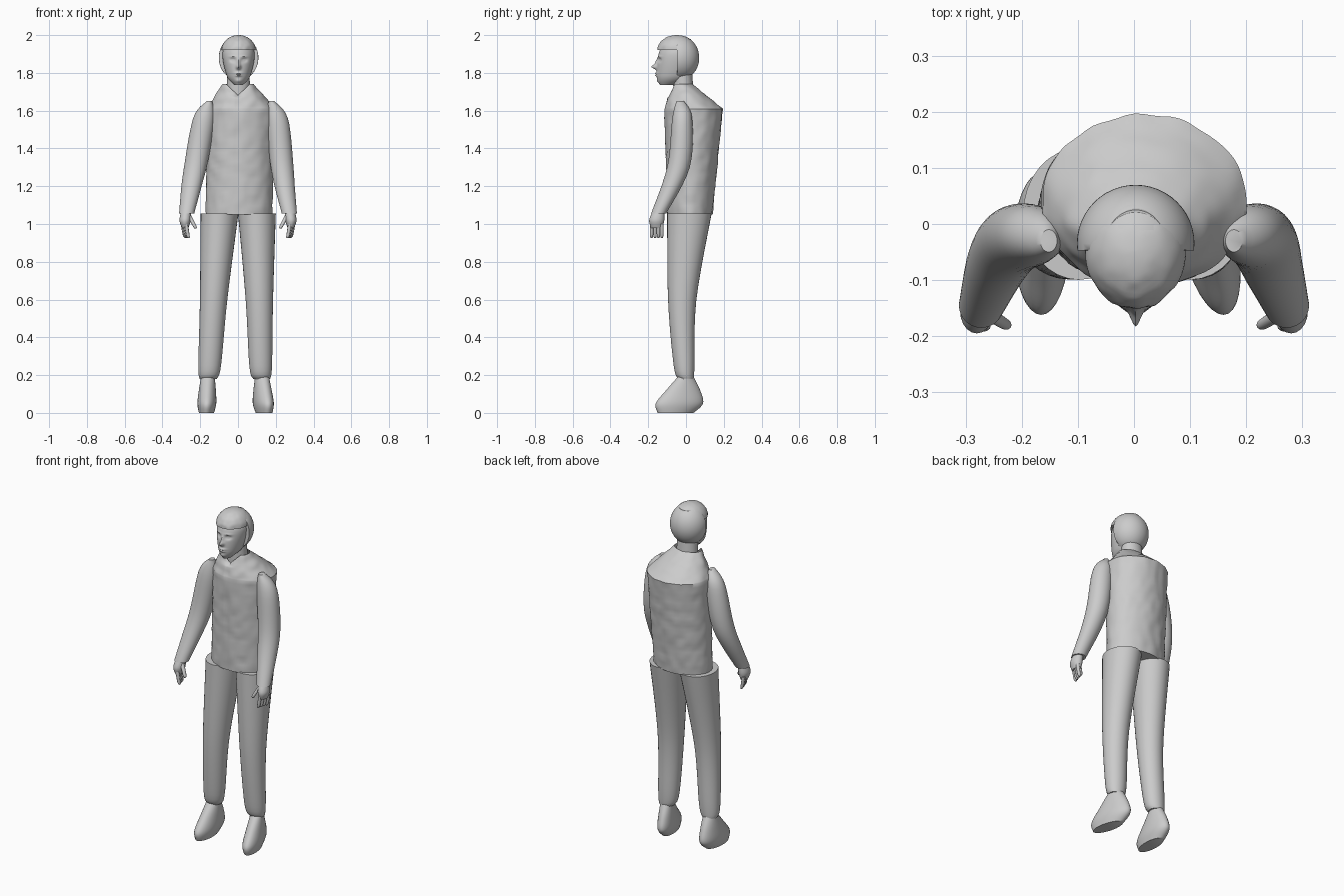
import bpy, bmesh, math
from mathutils import Vector, noise

cube = bpy.data.objects.get("Cube")
if cube:
    bpy.data.objects.remove(cube, do_unlink=True)

grey = bpy.data.materials.new("plain grey")
grey.use_nodes = True
grey.diffuse_color = (0.6, 0.6, 0.6, 1)
grey.node_tree.nodes["Principled BSDF"].inputs["Base Color"].default_value = grey.diffuse_color


def section(z, x, y, wide, deep):
    """One level oval outline: its height, centre and full size."""
    return Vector((z, x, y, wide, deep))


def resample(keys, steps, curved):
    """Fill in sections between the keys, straight or as a smooth spline."""
    rows = []
    last = len(keys) - 1
    for i in range(last):
        before, start, end, after = (keys[min(max(i + k, 0), last)] for k in (-1, 0, 1, 2))
        leave = (end - before) / 2 if curved else end - start
        arrive = (after - start) / 2 if curved else end - start
        for step in range(steps):
            t = step / steps
            rows.append(start + leave * t
                        + (3 * (end - start) - 2 * leave - arrive) * t ** 2
                        + (2 * (start - end) + leave + arrive) * t ** 3)
    return rows + [keys[-1]]


def loft(name, keys, sides=32, steps=6, curved=True, mirror=False, shape=None, open_top=False):
    """Skin the sections from bottom to top; shape is a rule that moves each point."""
    bm = bmesh.new()
    rings = []
    for z, x, y, wide, deep in resample(keys, steps, curved):
        ring = []
        for k in range(sides):
            angle = math.tau * k / sides
            point = Vector((x + math.cos(angle) * wide / 2, y + math.sin(angle) * deep / 2, z))
            if mirror:
                point.x = -point.x
            if shape:
                shape(point)
            ring.append(bm.verts.new(point))
        rings.append(ring)
    for low, high in zip(rings, rings[1:]):
        for k in range(sides):
            bm.faces.new((low[k - 1], low[k], high[k], high[k - 1]))
    bm.faces.new(rings[0])
    if not open_top:
        bm.faces.new(rings[-1])
    bmesh.ops.recalc_face_normals(bm, faces=bm.faces)
    mesh = bpy.data.meshes.new(name)
    bm.to_mesh(mesh)
    bm.free()
    mesh.materials.append(grey)
    obj = bpy.data.objects.new(name, mesh)
    bpy.context.collection.objects.link(obj)
    bpy.ops.object.select_all(action='DESELECT')
    obj.select_set(True)
    bpy.context.view_layer.objects.active = obj
    bpy.ops.object.shade_smooth_by_angle(angle=math.radians(45))


def dome(name, z, y, wide, deep, tall, lowest, sides, shape):
    """A rounded cap, cut off below the given angle in degrees."""
    levels = 16
    keys = []
    for i in range(levels + 1):
        angle = math.radians(lowest + (88 - lowest) * i / levels)
        size = math.cos(angle)
        keys.append(section(z + tall * math.sin(angle), 0.003, y, wide * size, deep * size))
    loft(name, keys, sides=sides, steps=1, shape=shape)


# Jacket with creased cloth, a front seam and a notched collar
def crease(point):
    outward = (point - Vector((0, 0.03, point.z))).normalized()
    point += outward * noise.noise(point * 22) * 0.005
    if point.y < 0:
        point.y += 0.004 * math.exp(-(point.x / 0.008) ** 2)
        notch = max(0, 1 - abs(point.x) / 0.06)
        point.z -= notch * max(0, point.z - 1.67) * 0.85


loft("jacket", [section(z=1.05, x=0.005, y=0.02, wide=0.35, deep=0.24),
                section(z=1.61, x=0.018, y=0.04, wide=0.365, deep=0.31),
                section(z=1.74, x=0, y=-0.02, wide=0.165, deep=0.11)],
     sides=72, steps=24, curved=False, shape=crease, open_top=True)


# The right leg stands a little wider towards the ground
def wide_stance(point):
    point.x -= 0.04 * (1 - point.z)


# The left shoe is toed out
def toe_out(point):
    point.x -= 0.2 * point.y


# The shoulders sit slightly to the left
def shift_shoulder(point):
    point.x += 0.013 * min(1, max(0, point.z - 1.2) * 3)


for side, mirror, leg_shape, shoe_shape in (("left", False, None, toe_out),
                                            ("right", True, wide_stance, wide_stance)):
    # Trouser leg, from cuff to hip
    loft(side + "_trouser_leg", [section(z=0.18, x=0.125, y=0, wide=0.09, deep=0.08),
                                 section(z=0.25, x=0.12, y=-0.01, wide=0.12, deep=0.11),
                                 section(z=0.6, x=0.113, y=-0.02, wide=0.145, deep=0.15),
                                 section(z=1.055, x=0.1, y=0.018, wide=0.2, deep=0.235)],
         mirror=mirror, shape=leg_shape)

    # Shoe, from sole to ankle
    loft(side + "_shoe", [section(z=0, x=0.127, y=-0.055, wide=0.08, deep=0.19),
                          section(z=0.05, x=0.127, y=-0.035, wide=0.1, deep=0.25),
                          section(z=0.12, x=0.127, y=-0.015, wide=0.09, deep=0.18),
                          section(z=0.2, x=0.127, y=0, wide=0.07, deep=0.07)],
         mirror=mirror, shape=shoe_shape)

    # Sleeve, from cuff to shoulder
    loft(side + "_sleeve", [section(z=1.055, x=0.272, y=-0.145, wide=0.08, deep=0.08),
                            section(z=1.3, x=0.23, y=-0.04, wide=0.12, deep=0.12),
                            section(z=1.56, x=0.193, y=-0.02, wide=0.115, deep=0.105),
                            section(z=1.65, x=0.165, y=-0.03, wide=0.03, deep=0.04)],
         mirror=mirror, shape=shift_shoulder)

    # Hand with hanging fingers and an inward thumb
    loft(side + "_palm", [section(z=0.98, x=0.28, y=-0.155, wide=0.035, deep=0.06),
                          section(z=1.02, x=0.28, y=-0.155, wide=0.06, deep=0.08),
                          section(z=1.07, x=0.275, y=-0.145, wide=0.05, deep=0.06)],
         sides=20, mirror=mirror)
    for i, label in enumerate(("index", "middle", "ring", "little")):
        x = 0.275 + 0.006 * i
        y = 0.018 * i - 0.182
        loft(f"{side}_{label}_finger", [section(0.925, x - 0.015, y, 0.008, 0.008),
                                        section(0.94, x - 0.01, y, 0.018, 0.018),
                                        section(1, x, y, 0.02, 0.02)],
             sides=10, mirror=mirror)
    loft(side + "_thumb", [section(z=0.975, x=0.226, y=-0.18, wide=0.01, deep=0.01),
                           section(z=0.99, x=0.23, y=-0.178, wide=0.02, deep=0.02),
                           section(z=1.045, x=0.26, y=-0.16, wide=0.024, deep=0.024)],
         sides=10, mirror=mirror)

# Neck
loft("neck", [section(z=1.62, x=0, y=-0.01, wide=0.13, deep=0.11),
              section(z=1.84, x=0.003, y=-0.02, wide=0.115, deep=0.1)])

# Face relief: side offset, height, width, length and depth, positive outward
relief = {
    "nose tip": (0, 1.832, 0.011, 0.012, 0.027),
    "nose bridge": (0, 1.855, 0.008, 0.02, 0.01),
    "eye socket": (0.03, 1.868, 0.015, 0.01, -0.012),
    "eyelid": (0.03, 1.868, 0.008, 0.004, 0.006),
    "brow": (0.03, 1.886, 0.02, 0.005, 0.004),
    "upper lip": (0, 1.798, 0.02, 0.005, 0.009),
    "lower lip": (0, 1.786, 0.016, 0.005, 0.009),
    "chin": (0, 1.757, 0.016, 0.01, 0.005),
}


def features(point):
    if point.y < -0.06:
        across = abs(point.x - 0.003)
        height = point.z
        for offset, z, wide, tall, depth in relief.values():
            falloff = ((across - offset) / wide) ** 2 + ((height - z) / tall) ** 2
            point.y -= depth * math.exp(-falloff)


# Head, from chin to crown
loft("head", [section(z=1.735, x=0.003, y=-0.1, wide=0.045, deep=0.075),
              section(z=1.785, x=0.003, y=-0.065, wide=0.125, deep=0.18),
              section(z=1.9, x=0.003, y=-0.045, wide=0.17, deep=0.2),
              section(z=1.98, x=0.003, y=-0.04, wide=0.11, deep=0.13)],
     sides=112, steps=24, shape=features)


# Hair: a wide shell behind the temples and a tousled fringe over the brow
def behind_temples(point):
    point.y = max(point.y, -0.047)


def tousle(point):
    point.y += noise.noise(point * 40) * 0.005


dome("back_hair", z=1.88, y=-0.035, wide=0.21, deep=0.21, tall=0.118, lowest=-75,
     sides=48, shape=behind_temples)
dome("fringe", z=1.92, y=-0.048, wide=0.18, deep=0.205, tall=0.08, lowest=0,
     sides=64, shape=tousle)
